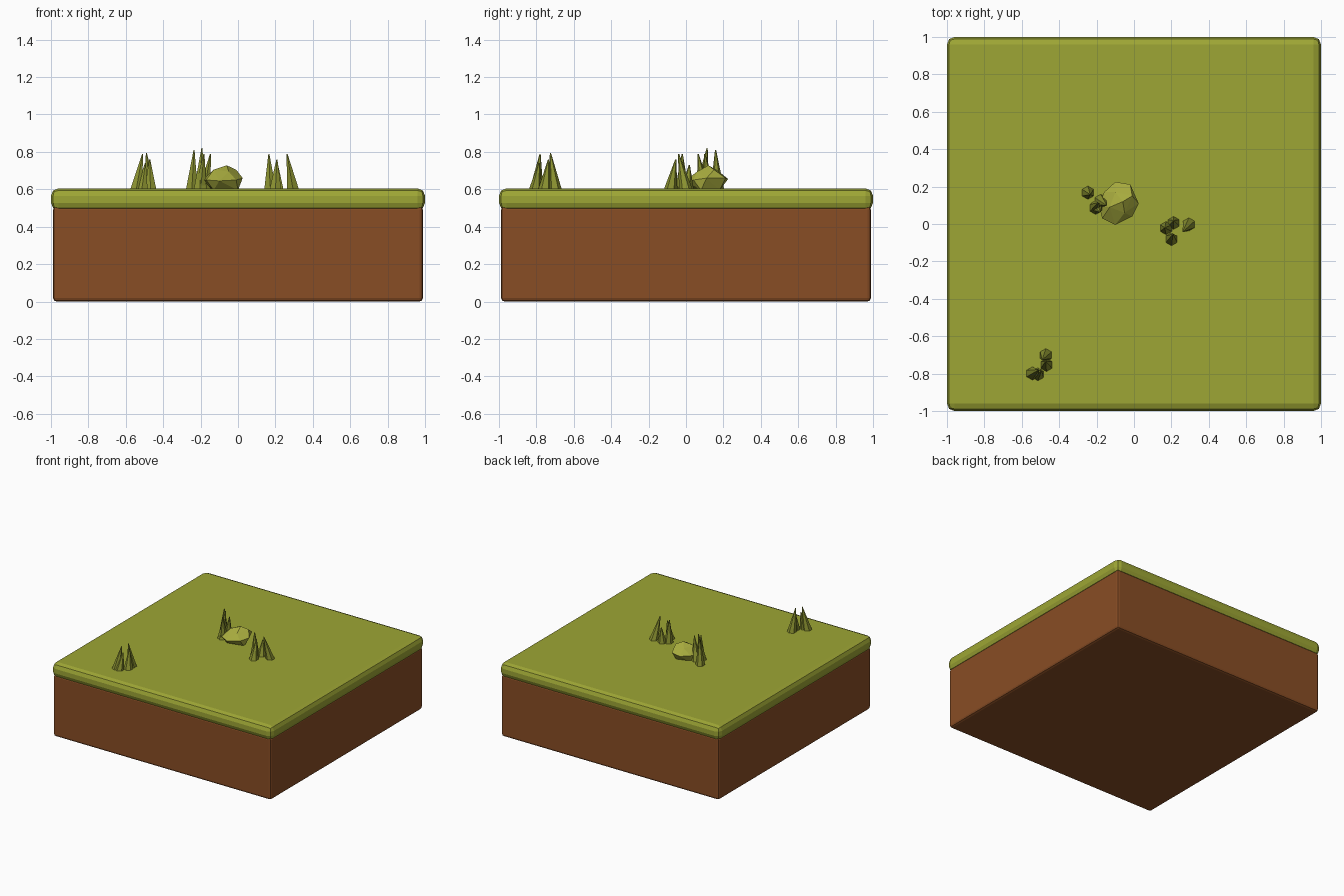
import bpy, bmesh
from mathutils import Vector

if "Cube" in bpy.data.objects:
    bpy.data.objects.remove(bpy.data.objects["Cube"])


def material(name, color):
    m = bpy.data.materials.new(name)
    m.diffuse_color = (*color, 1)
    m.use_nodes = True
    m.node_tree.nodes["Principled BSDF"].inputs["Base Color"].default_value = m.diffuse_color
    return m


GRASS = material("grass_green", (0.34, 0.38, 0.035))
BLADE = material("blade_green", (0.26, 0.29, 0.03))
DIRT = material("dirt_brown", (0.25, 0.075, 0.018))
STONE = material("mossy_stone", (0.40, 0.42, 0.05))


def finish(name, bm, mat):
    bmesh.ops.recalc_face_normals(bm, faces=bm.faces)
    mesh = bpy.data.meshes.new(name)
    bm.to_mesh(mesh)
    bm.free()
    mesh.materials.append(mat)
    obj = bpy.data.objects.new(name, mesh)
    bpy.context.collection.objects.link(obj)
    return obj


def slab(name, half, z0, z1, bevel, segments, mat):
    bm = bmesh.new()
    bmesh.ops.create_cube(bm, size=1)
    for v in bm.verts:
        v.co = (v.co.x * 2 * half, v.co.y * 2 * half, z0 + (v.co.z + 0.5) * (z1 - z0))
    bmesh.ops.bevel(bm, geom=bm.edges[:], offset=bevel, segments=segments,
                    profile=0.5, affect='EDGES')
    return finish(name, bm, mat)


# Soil block and overhanging turf
slab("soil_block", 0.988, 0.0, 0.51, 0.018, 2, DIRT)
slab("turf_layer", 1.0, 0.488, 0.605, 0.04, 2, GRASS)


# Grass tufts: six-sided spikes as (base x, base y, tip x, tip y, tip z)
def tuft(name, spikes, radius=0.037, z=0.595):
    bm = bmesh.new()
    for i, (bx, by, tx, ty, tz) in enumerate(spikes):
        base, tip = Vector((bx, by, z)), Vector((tx, ty, tz))
        new = bmesh.ops.create_cone(bm, cap_ends=True, segments=6, radius1=radius,
                                    radius2=0.003, depth=1)["verts"]
        for v in new:
            t = v.co.z + 0.5
            spot = base.lerp(tip, t)
            v.co = (spot.x + v.co.x, spot.y + v.co.y, spot.z)
    return finish(name, bm, BLADE)


tuft("tuft_front", [(-0.545, -0.80, -0.510, -0.78, 0.79),
                    (-0.515, -0.805, -0.495, -0.785, 0.74),
                    (-0.470, -0.70, -0.490, -0.725, 0.795),
                    (-0.468, -0.755, -0.472, -0.735, 0.76)])
tuft("tuft_by_rock", [(-0.247, 0.168, -0.235, 0.158, 0.81),
                      (-0.205, 0.085, -0.193, 0.113, 0.82),
                      (-0.180, 0.125, -0.147, 0.10, 0.79),
                      (-0.200, 0.095, -0.182, 0.065, 0.79)])
tuft("tuft_right", [(0.172, -0.022, 0.165, -0.020, 0.79),
                    (0.212, 0.005, 0.212, 0.018, 0.73),
                    (0.200, -0.083, 0.208, -0.055, 0.76),
                    (0.295, 0.0, 0.262, -0.040, 0.79)])

# Faceted rock: hull of a few corner points
rock = bmesh.new()
for p in [(-0.06, 0.12, 0.728), (-0.13, 0.09, 0.705), (-0.10, 0.17, 0.70),
          (-0.01, 0.15, 0.705), (-0.05, 0.06, 0.695),
          (-0.10, 0.225, 0.655), (-0.02, 0.212, 0.66), (0.025, 0.11, 0.66),
          (-0.01, 0.04, 0.65), (-0.10, -0.005, 0.645), (-0.17, 0.03, 0.65),
          (-0.188, 0.10, 0.65), (-0.16, 0.17, 0.655),
          (-0.13, 0.05, 0.595), (0.0, 0.08, 0.595), (-0.04, 0.18, 0.595),
          (-0.14, 0.15, 0.595)]:
    rock.verts.new(p)
bmesh.ops.convex_hull(rock, input=rock.verts[:])
finish("rock", rock, STONE)
